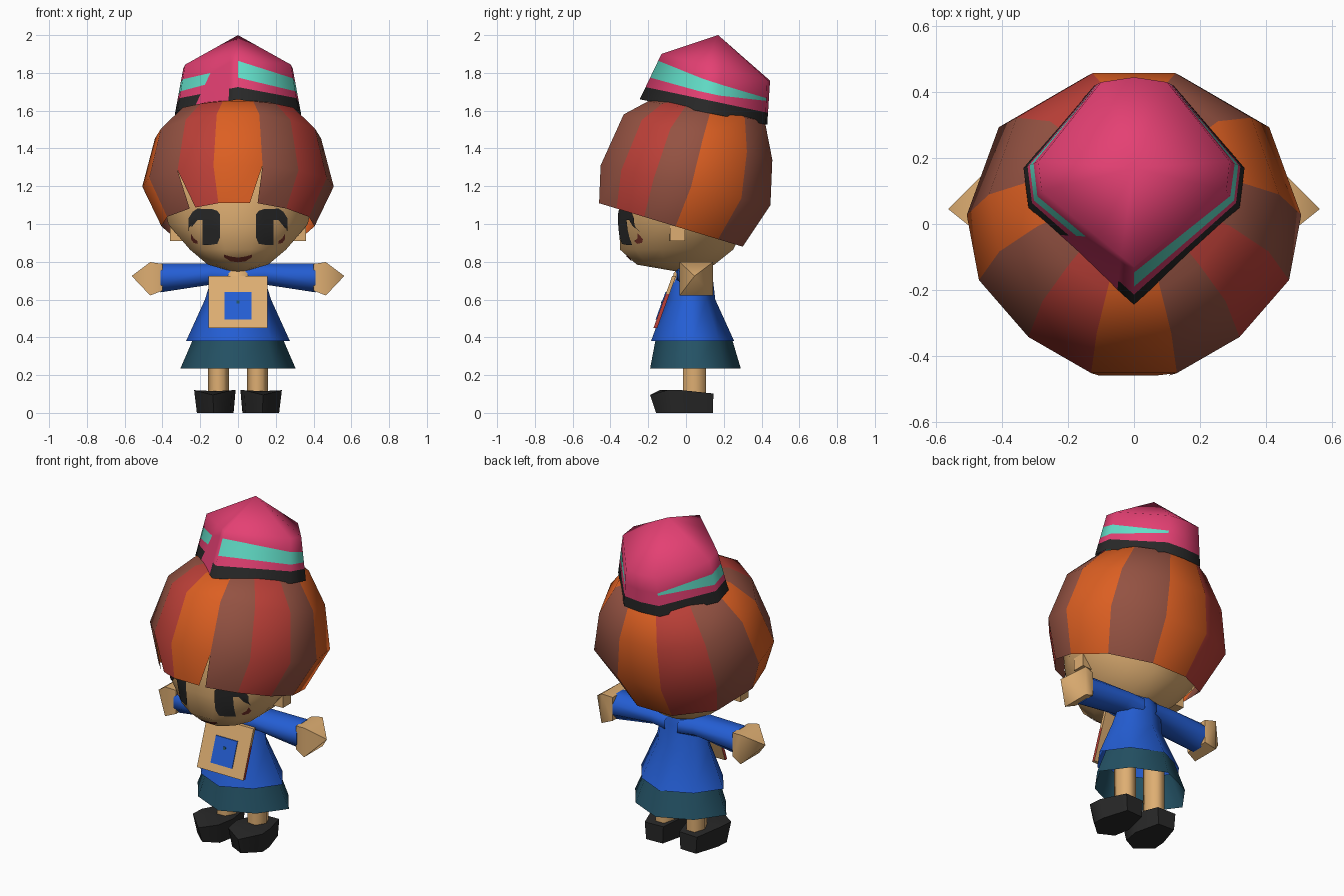
import bpy, bmesh, math
from mathutils import Vector
from mathutils.bvhtree import BVHTree

if "Cube" in bpy.data.objects:
    bpy.data.objects.remove(bpy.data.objects["Cube"])


def material(name, r, g, b):
    lin = [((c / 255 + 0.055) / 1.055) ** 2.4 for c in (r, g, b)]
    m = bpy.data.materials.new(name)
    m.diffuse_color = (*lin, 1)
    m.use_nodes = True
    m.node_tree.nodes["Principled BSDF"].inputs["Base Color"].default_value = m.diffuse_color
    return m


ORANGE = material("orange_hair", 220, 95, 34)
BROWN = material("brown_hair", 148, 82, 66)
RED = material("red_hair", 188, 64, 56)
PINK = material("pink", 228, 64, 115)
MINT = material("mint", 98, 222, 200)
BLACK = material("black", 40, 40, 40)
SKIN = material("skin", 222, 174, 114)
BLUE = material("blue", 36, 94, 212)
TEAL = material("dark_teal", 36, 82, 101)
LIP = material("lip", 122, 52, 42)


def finish(name, bm, mats, angle=60, recalc=True):
    if recalc:
        bmesh.ops.recalc_face_normals(bm, faces=bm.faces)
    me = bpy.data.meshes.new(name)
    bm.to_mesh(me)
    bm.free()
    for m in mats:
        me.materials.append(m)
    ob = bpy.data.objects.new(name, me)
    bpy.context.collection.objects.link(ob)
    bpy.ops.object.select_all(action='DESELECT')
    ob.select_set(True)
    bpy.context.view_layer.objects.active = ob
    bpy.ops.object.shade_smooth_by_angle(angle=math.radians(angle))
    return ob


def loft_bm(rings, pick=None, top=None, bottom=None):
    """Skin closed rings; the ends stay open, or run to a given point."""
    bm = bmesh.new()
    vs = [[bm.verts.new(p) for p in r] for r in rings]
    n = len(rings[0])
    pick = pick or (lambda i, j: 0)
    grid = {}
    for i in range(len(vs) - 1):
        for j in range(n):
            k = (j + 1) % n
            f = bm.faces.new((vs[i][j], vs[i][k], vs[i + 1][k], vs[i + 1][j]))
            f.material_index = pick(i, j)
            grid[i, j] = f
    for p, r, i in ((bottom, vs[0], -1), (top, vs[-1], len(vs) - 1)):
        if p is not None:
            c = bm.verts.new(p)
            for j in range(n):
                f = bm.faces.new((r[j], r[(j + 1) % n], c))
                f.material_index = pick(i, j)
    return bm, grid


def loft(name, rings, mats, pick=None, top=None, bottom=None, angle=60):
    return finish(name, loft_bm(rings, pick, top, bottom)[0], mats, angle)


def flat(z, yf, yb, hw, n=8, cx=0):
    """Level ring with a flat side to the front."""
    k, out = 1 / math.cos(math.pi / n), []
    for j in range(n):
        a = 2 * math.pi * (j - 0.5) / n
        out.append((cx + hw * k * math.sin(a),
                    (yf + yb) / 2 + (yf - yb) / 2 * k * math.cos(a), z))
    return out


def cloth(z, yf, yb, hw, k=.9):
    """Eight point ring with corners on the axes and drawn-in diagonals."""
    out = []
    for j in range(8):
        a, s = math.pi * j / 4, k if j % 2 else 1
        out.append((hw * s * math.sin(a), (yf + yb) / 2 + (yf - yb) / 2 * s * math.cos(a), z))
    return out


def across(x, cy, cz, ry, rz, n=8):
    """Ring around the x axis, for arms."""
    return [(x, cy + ry * math.cos(a), cz + rz * math.sin(a))
            for a in (2 * math.pi * (j + 0.5) / n for j in range(n))]


# Head
head_rings = [flat(.785, -.26, .15, .16, 12), flat(.865, -.35, .25, .255, 12),
              flat(1.0, -.352, .32, .37, 12), flat(1.15, -.355, .35, .40, 12),
              flat(1.35, -.30, .33, .36, 12)]
head_bm, _ = loft_bm(head_rings, top=(0, 0, 1.5), bottom=(0, 0, .74))
tree = BVHTree.FromBMesh(head_bm)
finish("head", head_bm, [SKIN])


def face_patch(name, cols, mat, rows=5):
    """Thin painted detail on the face from (x, z low, z high) columns."""
    bm = bmesh.new()
    vs = []
    for x, lo, hi in cols:
        col = []
        for r in range(rows + 1):
            z = lo + (hi - lo) * r / rows
            hit = tree.ray_cast(Vector((x, -2, z)), Vector((0, 1, 0)))[0]
            col.append(bm.verts.new((x, (hit.y if hit else -.3) - .007, z)))
        vs.append(col)
    for a, b in zip(vs, vs[1:]):
        for r in range(rows):
            bm.faces.new((a[r], b[r], b[r + 1], a[r + 1]))
    finish(name, bm, [mat], recalc=False)


# Eyes with lashes, lower lids, mouth
eye = [(.095, .93, 1.05), (.11, .895, 1.07), (.14, .89, 1.08), (.187, .89, 1.08)]
lash = [(.187, 1.02, 1.08), (.215, 1.02, 1.082), (.24, .99, 1.065), (.262, .96, 1.03)]
lid = [(.215, .895, .91), (.235, .90, .925), (.25, .92, .95)]
for s, side in ((1, "right"), (-1, "left")):
    for part, cols, m in (("eye", eye, BLACK), ("lash", lash, BLACK), ("lid", lid, LIP)):
        face_patch(f"{side}_{part}", [(s * x, a, b) for x, a, b in cols][::s], m)
face_patch("mouth", [(-.075, .825, .838), (-.04, .803, .828), (0, .797, .822),
                     (.04, .803, .828), (.075, .825, .838)], LIP, 2)

# Striped hair bowl, leaning back, with two slits in the fringe
half = [(.13, -.456), (.32, -.345), (.47, -.17), (.507, .03), (.41, .30), (.145, .456)]
outline = [(-half[0][0], half[0][1])] + half + [(-x, y) for x, y in half[:0:-1]]


def bowl(yf, zf, yb, zb, hw):
    """Scaled hair outline through a front point and a back point."""
    out = []
    for x, y in outline:
        t = (y + .456) / .912
        out.append((x * hw / .507, yf + (yb - yf) * t, zf + (zb - zf) * t))
    return out


stripes = [0, 1, 2, 1, 0, 1, 0, 2, 1, 0, 1, 2]
hair_rings = [bowl(-.46, 1.11, .30, .88, .405), bowl(-.452, 1.31, .447, 1.10, .507),
              bowl(-.33, 1.58, .457, 1.34, .44), bowl(-.20, 1.65, .417, 1.545, .315)]
hair, grid = loft_bm(hair_rings, lambda i, j: stripes[j], top=(0, .12, 1.68))
for seg, corner in ((0, 1), (11, 0)):
    f = grid[0, seg]
    vs, m = list(f.verts), f.material_index
    hair.faces.remove(f)
    vs[corner] = hair.verts.new(vs[corner].co.lerp(vs[1 - corner].co, .2))
    hair.faces.new(vs).material_index = m
finish("hair", hair, [ORANGE, BROWN, RED])

# Cap: dark rim, mint band tapering to the back, pointed crown
rim = [(0, -.245), (.32, .05), (.335, .17), (.12, .42), (0, .43),
       (-.12, .42), (-.335, .17), (-.32, .05), (-.23, -.033), (-.05, -.199)]
crown = [(0, -.13), (.28, .10), (.29, .19), (.10, .43), (0, .445),
         (-.10, .43), (-.29, .19), (-.28, .10), (-.11, -.04), (-.04, -.097)]
lows = [.48, .42, .42, .53, .54, .53, .42, .42, .46, .46]
highs = [.85, .70, .66, .59, .58, .59, .68, .68, .70, .85]


def cap_row(ts):
    out = []
    for (x0, y0), (x1, y1), t in zip(rim, crown, ts):
        a = Vector((x0, y0, 1.66 - .2 * (y0 + .245)))
        b = Vector((x1, y1, 1.90 - .245 * (y1 + .13)))
        out.append(a.lerp(b, t))
    return out


def cap_colour(i, j):
    if i == 0:
        return 0 if j == 8 else 2
    return 1 if i == 2 and j not in (3, 4, 8, 9) else 0


loft("cap", [cap_row([0] * 10), cap_row([.27] * 10), cap_row(lows), cap_row(highs),
             cap_row([1] * 10)], [PINK, MINT, BLACK], cap_colour, top=(0, .17, 2.0), angle=180)

# Neck, shirt, skirt
loft("neck", [flat(.69, -.075, .10, .09), flat(.74, -.065, .10, .085),
              flat(.79, -.02, .12, .06)], [SKIN])
loft("shirt", [cloth(.38, -.185, .255, .275), cloth(.60, -.105, .155, .175),
               cloth(.73, -.065, .14, .135, 1), cloth(.785, .0, .125, .10, 1)],
     [BLUE], angle=85)
loft("skirt", [cloth(.235, -.19, .29, .305), cloth(.42, -.155, .235, .225)],
     [TEAL], angle=85)


def chest_plate(name, w, levels, lift, depth, mats):
    """Slab leaning with the shirt front; the lower rim takes the last colour."""
    def row(z):
        y = -.172 + (z - .45) * .36 - lift
        return [(-w, y, z), (w, y, z), (w, y + depth, z), (-w, y + depth, z)]
    rows = [row(z) for z in levels]
    a, b = rows[0], rows[-1]
    loft(name, rows, mats, lambda i, j: len(mats) - 1 if i == 0 and j in (1, 3) else 0,
         top=Vector(b[0]).lerp(Vector(b[2]), .5),
         bottom=Vector(a[0]).lerp(Vector(a[2]), .5), angle=30)


# Bib with a square patch
chest_plate("bib", .155, (.45, .63, .725), 0, .02, [SKIN, RED])
chest_plate("bib_patch", .072, (.495, .64), .005, .006, [BLUE])
chest_plate("bib_button", .008, (.58, .595), .008, .006, [TEAL])

# Limbs, mirrored
sole = [(.055, .14), (.016, -.03), (.035, -.14), (.13, -.19), (.225, -.10),
        (.22, -.02), (.17, .145)]
for s, side in ((1, "right"), (-1, "left")):
    loft(f"{side}_sleeve", [across(s * .04, .045, .725, .105, .068),
                            across(s * .14, .045, .735, .10, .06),
                            across(s * .41, .05, .715, .085, .083)], [BLUE],
         top=(s * .41, .05, .715), angle=70)
    loft(f"{side}_hand", [across(s * .40, .055, .718, .105, .10, 4),
                          across(s * .465, .055, .71, .125, .125, 4)], [SKIN],
         top=(s * .563, .045, .725), bottom=(s * .40, .055, .718))
    loft(f"{side}_leg", [flat(.08, -.015, .105, .048, 6, s * .103),
                         flat(.42, -.015, .105, .048, 6, s * .103)], [SKIN], angle=70)
    # Shoe: narrower sole, toe sloping down
    low = [(s * (.12 + (x - .12) * .93), y * .9 + .012, 0) for x, y in sole]
    high = [(s * (.122 + (x - .12) * 1.05), y, .095 if y < -.15 else .12 - .12 * max(y, 0))
            for x, y in sole]
    loft(f"{side}_shoe", [low, high], [BLACK], top=(s * .12, -.03, .115),
         bottom=(s * .12, -.02, 0), angle=60)
    # Ear
    loft(f"{side}_ear", [across(s * .28, -.05, .95, .055, .055, 4),
                         across(s * .36, -.045, .95, .055, .055, 4)], [SKIN],
         top=(s * .36, -.045, .95))
